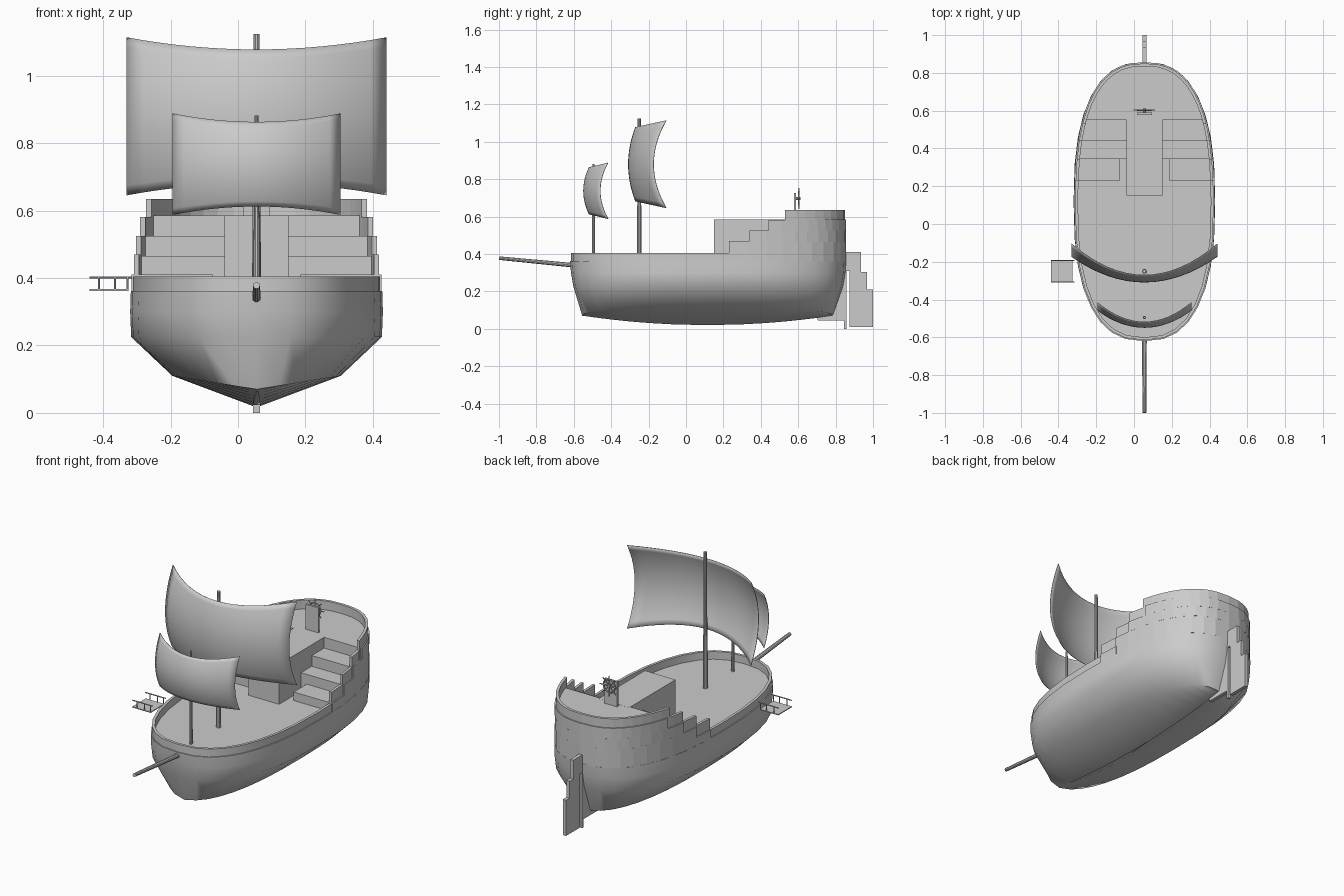
import bpy, bmesh, math
from mathutils import Vector

if "Cube" in bpy.data.objects:
    bpy.data.objects.remove(bpy.data.objects["Cube"])

CX = 0.055          # ship centreline
P = 2.5             # roundness of the plan outline


def make(name, verts, faces, smooth=None):
    me = bpy.data.meshes.new(name)
    me.from_pydata([tuple(v) for v in verts], [], faces)
    bm = bmesh.new()
    bm.from_mesh(me)
    bmesh.ops.recalc_face_normals(bm, faces=bm.faces)
    bm.to_mesh(me)
    bm.free()
    ob = bpy.data.objects.new(name, me)
    bpy.context.collection.objects.link(ob)
    if smooth:
        bpy.ops.object.select_all(action='DESELECT')
        bpy.context.view_layer.objects.active = ob
        ob.select_set(True)
        bpy.ops.object.shade_smooth_by_angle(angle=math.radians(smooth))
    return ob


def prism(name, bottom, top):
    n = len(bottom)
    faces = [(i, (i + 1) % n, n + (i + 1) % n, n + i) for i in range(n)]
    faces += [tuple(range(n)), tuple(range(n, 2 * n))]
    return make(name, bottom + top, faces)


def slab(name, poly, z0, z1):
    return prism(name, [(x, y, z0) for x, y in poly], [(x, y, z1) for x, y in poly])


def box(name, x0, x1, y0, y1, z0, z1):
    return slab(name, [(x0, y0), (x1, y0), (x1, y1), (x0, y1)], z0, z1)


def side_plate(name, poly, half):
    return prism(name, [(CX - half, y, z) for y, z in poly], [(CX + half, y, z) for y, z in poly])


def rod(name, a, b, r0, r1, n=10):
    a, b = Vector(a), Vector(b)
    q = (b - a).to_track_quat('Z', 'Y')
    ring = [Vector((math.cos(t), math.sin(t), 0)) for t in (2 * math.pi * i / n for i in range(n))]
    return prism(name, [a + q @ (v * r0) for v in ring], [b + q @ (v * r1) for v in ring])


def half_width(y, w, bow, stern):
    t = min(1, abs((y - (bow + stern) / 2) / ((stern - bow) / 2)))
    return w * (1 - t ** P) ** (1 / P)


def outline(w, bow, stern, n=32):
    pts = []
    for i in range(n):
        a = 2 * math.pi * i / n
        c, s = math.cos(a), math.sin(a)
        pts.append((CX + w * math.copysign(abs(c) ** (2 / P), c),
                    (bow + stern) / 2 + (stern - bow) / 2 * math.copysign(abs(s) ** (2 / P), s)))
    return pts


def stern_line(y0, w, bow, stern, n=9):
    # open U round the stern, beginning and ending at y0
    half = []
    for i in range(n):
        y = y0 + (stern - y0) * math.sin(i / n * math.pi / 2)
        half.append((half_width(y, w, bow, stern), y))
    return ([(CX + x, y) for x, y in half] + [(CX, stern)]
            + [(CX - x, y) for x, y in reversed(half)])


# Hull: stacked outlines closing onto a curved keel
N = 32
verts, faces = [], []
for w, bow, stern, z in [(.373, -.62, .857, .362), (.375, -.615, .853, .30),
                         (.372, -.602, .84, .225), (.25, -.555, .785, None)]:
    for x, y in outline(w, bow, stern, N):
        verts.append((x, y, z if z else .07 + .04 * abs(x - CX) / .25))
for x, y in outline(.25, -.55, .78, N):
    verts.append((CX + (x - CX) * .04, y, .02 + .05 * ((y - .115) / .665) ** 2))
for k in range(4):
    for i in range(N):
        j = (i + 1) % N
        faces.append((k * N + i, k * N + j, (k + 1) * N + j, (k + 1) * N + i))
faces += [tuple(range(N)), tuple(range(4 * N, 5 * N))]
make("hull", verts, faces, 50)

# Low bulwark around the whole deck
outer, inner = outline(.367, -.615, .853), outline(.352, -.60, .838)
verts = [(x, y, z) for ring, z in ((outer, .355), (outer, .405), (inner, .405), (inner, .355))
         for x, y in ring]
make("deck_bulwark", verts, [(k * N + i, k * N + (i + 1) % N, (k + 1) % 4 * N + (i + 1) % N,
                              (k + 1) % 4 * N + i) for k in range(4) for i in range(N)], 30)

# Stairs either side and the raised stern deck
for s, side in ((1, "right"), (-1, "left")):
    a, b = half_width(.23, .372, -.62, .857), half_width(.35, .372, -.62, .857)
    slab("bottom_step_" + side, [(CX + s * .13, .23), (CX + s * a, .23),
                                 (CX + s * b, .35), (CX + s * .13, .35)], .36, .41)
for name, y0, z0, z1 in [("middle_step", .345, .36, .465), ("top_step", .44, .465, .525),
                         ("stern_deck", .55, .525, .585)]:
    slab(name, stern_line(y0, .371, -.62, .856), z0, z1)
box("centre_block", -.04, .15, .15, .56, .36, .5855)

# Stepped bulwarks following the stairs
for i, (y0, z0, z1) in enumerate([(.23, .40, .47), (.34, .46, .525),
                                  (.44, .52, .582), (.53, .525, .635)]):
    o = stern_line(y0, .365, -.615, .85)
    n_in = stern_line(y0, .35, -.60, .835)
    m = len(o)
    verts = [(x, y, z) for ring, z in ((o, z0), (o, z1), (n_in, z1), (n_in, z0)) for x, y in ring]
    faces = [(k * m + j, k * m + j + 1, (k + 1) % 4 * m + j + 1, (k + 1) % 4 * m + j)
             for k in range(4) for j in range(m - 1)]
    faces += [(0, m, 2 * m, 3 * m), (m - 1, 2 * m - 1, 3 * m - 1, 4 * m - 1)]
    make("stair_bulwark_%d" % (i + 1), verts, faces)

# Masts and bowsprit
rod("main_mast_lower", (CX, -.25, .36), (CX, -.25, .66), .013, .012)
rod("main_mast_upper", (CX, -.25, .65), (CX, -.25, 1.125), .010, .009)
rod("fore_mast_lower", (CX, -.495, .36), (CX, -.495, .61), .009, .008)
rod("fore_mast_upper", (CX, -.495, .60), (CX, -.495, .882), .007, .006)
rod("bowsprit", (CX, -.56, .336), (CX, -.999, .378), .013, .010)


# Billowing sails
def sail(name, hw, zc, hz, flare, y0, bu, bv, buv, n=16):
    vs = []
    for j in range(n + 1):
        for i in range(n + 1):
            u, v = 2 * i / n - 1, 2 * j / n - 1
            vs.append((CX + hw * u, y0 + bu * u * u + bv * v * v + buv * u * u * v * v,
                       zc + v * (hz + flare * u * u)))
    m = n + 1
    ob = make(name, vs, [(j * m + i, j * m + i + 1, j * m + m + i + 1, j * m + m + i)
                         for j in range(n) for i in range(n)], 40)
    mod = ob.modifiers.new("thickness", 'SOLIDIFY')
    mod.thickness, mod.offset = .003, 0


sail("main_sail", .385, .88, .198, .036, -.308, .135, .038, .03)
sail("fore_sail", .248, .738, .125, .025, -.548, .09, .03, .012)

# Skeg and stepped rudder
side_plate("skeg", [(.70, .075), (.705, .045), (.845, .045), (.845, 0), (.858, 0),
                    (.858, .31), (.83, .31), (.78, .08)], .010)
side_plate("rudder", [(.875, .01), (1, .01), (1, .21), (.968, .21), (.968, .305), (.935, .305),
                      (.935, .41), (.845, .41), (.845, .31), (.875, .31)], .010)

# Boarding platform with railings
box("boarding_platform", -.44, -.325, -.31, -.19, .362, .367)
for y, side in ((-.307, "front"), (-.193, "back")):
    rod("platform_rail_" + side, (-.44, y, .402), (-.315, y, .402), .003, .003, 6)
    for x in (-.412, -.365, -.328):
        rod("platform_post_" + side, (x, y, .365), (x, y, .402), .003, .003, 6)

# Steering stand and wheel
box("wheel_stand", .016, .095, .577, .589, .58, .725)
WC = Vector((CX, .603, .697))
rod("wheel_axle", (CX, .585, WC.z), (CX, .612, WC.z), .008, .008)
for i in range(8):
    a = math.pi * i / 4
    rod("wheel_spoke", WC, WC + Vector((math.cos(a), 0, math.sin(a))) * .057, .003, .003, 6)
bpy.ops.mesh.primitive_torus_add(location=WC, rotation=(math.pi / 2, 0, 0), major_radius=.036,
                                 minor_radius=.004, major_segments=20, minor_segments=6)
bpy.context.object.name = "wheel_rim"
